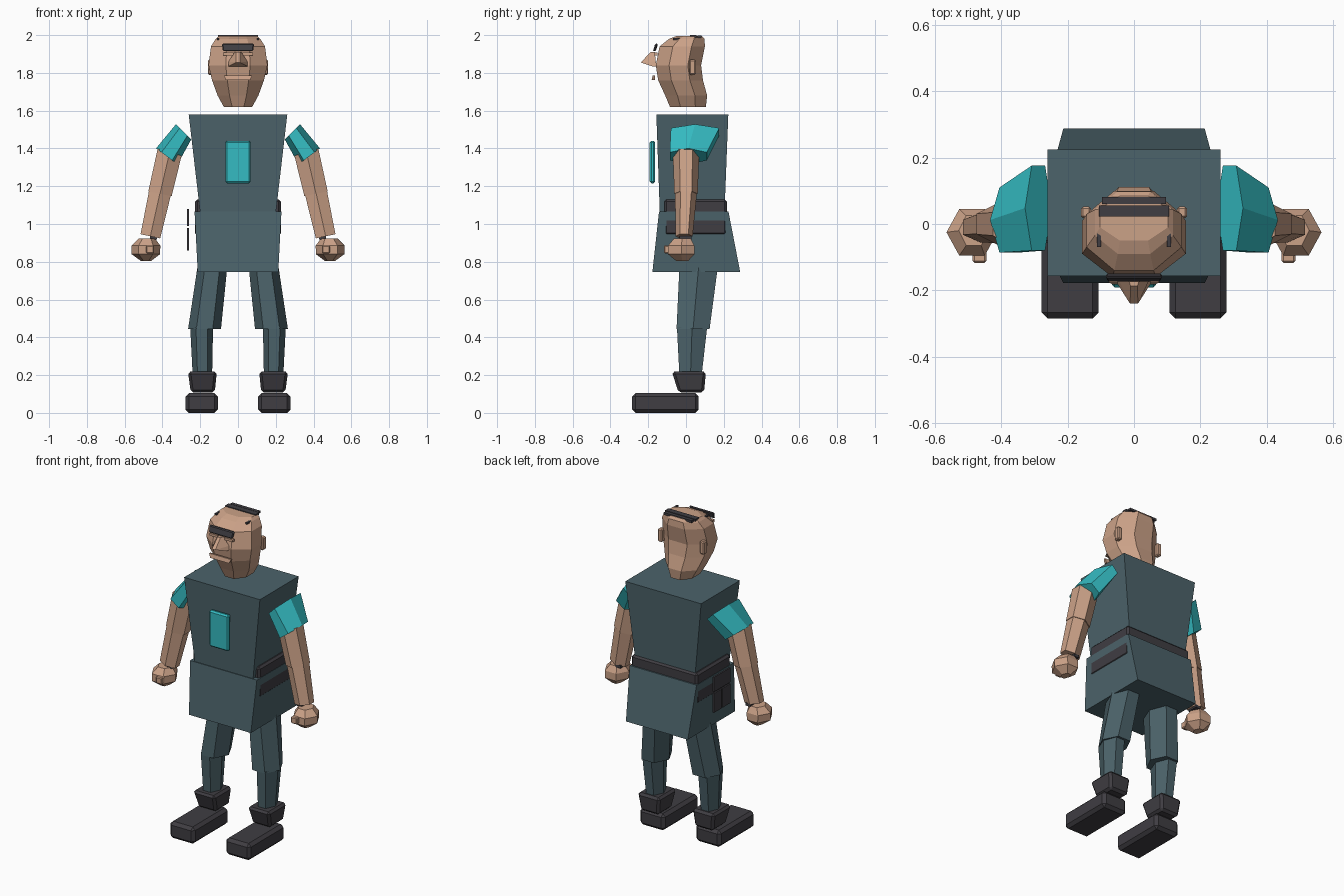
import bpy, bmesh, math
from mathutils import Vector


def material(name, rgb):
    m = bpy.data.materials.new(name)
    m.diffuse_color = (*rgb, 1.0)
    return m


SLATE = material("slate_cloth", (0.072, 0.125, 0.145))
SKIN = material("skin", (0.60, 0.36, 0.245))
DARK = material("dark_leather", (0.050, 0.047, 0.055))
TEAL = material("bright_teal", (0.035, 0.50, 0.54))


def loft(name, rings, mat, bevel=0.0, side=1):
    """Skin a stack of equal-length rings, cap both ends."""
    bm = bmesh.new()
    loops = [[bm.verts.new((p[0] * side, p[1], p[2])) for p in r] for r in rings]
    n = len(loops[0])
    for a, b in zip(loops, loops[1:]):
        for i in range(n):
            j = (i + 1) % n
            bm.faces.new((a[i], a[j], b[j], b[i]))
    bm.faces.new(loops[0])
    bm.faces.new(loops[-1])
    if bevel:
        bmesh.ops.bevel(bm, geom=bm.edges[:], offset=bevel, segments=1,
                        affect='EDGES', clamp_overlap=True)
    bmesh.ops.recalc_face_normals(bm, faces=bm.faces[:])
    me = bpy.data.meshes.new(name)
    bm.to_mesh(me)
    bm.free()
    me.materials.append(mat)
    ob = bpy.data.objects.new(name, me)
    bpy.context.collection.objects.link(ob)
    return ob


def ring(cx, cy, cz, ru, ry, tilt=0.0, n=6, phase=0.0):
    """Polygon filling +-ru by +-ry, tilted in the xz plane."""
    ang = [2 * math.pi * (i + phase) / n for i in range(n)]
    mc = max(abs(math.cos(a)) for a in ang)
    ms = max(abs(math.sin(a)) for a in ang)
    t = math.radians(tilt)
    out = []
    for a in ang:
        u, v = ru * math.cos(a) / mc, ry * math.sin(a) / ms
        out.append(Vector((cx + u * math.cos(t), cy + v, cz + u * math.sin(t))))
    return out


def flat_ring(z, x0, x1, y0, y1, n=6, phase=0.0):
    return ring((x0 + x1) / 2, (y0 + y1) / 2, z, (x1 - x0) / 2, (y1 - y0) / 2,
                0, n, phase)


def taper(name, z0, r0, z1, r1, mat, bevel=0.0, side=1):
    """Box with its own rectangle (x0, x1, y0, y1) at each end."""
    return loft(name, [flat_ring(z0, *r0, 4, 0.5), flat_ring(z1, *r1, 4, 0.5)],
                mat, bevel, side)


def box(name, x0, x1, y0, y1, z0, z1, mat, bevel=0.0, side=1):
    r = (x0, x1, y0, y1)
    return taper(name, z0, r, z1, r, mat, bevel, side)


# Torso, skirt and belt
taper("torso", 1.04, (-0.198, 0.198, -0.138, 0.203),
      1.58, (-0.261, 0.261, -0.157, 0.224), SLATE)
taper("skirt", 0.745, (-0.213, 0.213, -0.178, 0.287),
      1.065, (-0.23, 0.23, -0.143, 0.225), SLATE)
box("belt", -0.2275, 0.2275, -0.115, 0.217, 0.94, 1.13, DARK, 0.012)
box("chest_plate", -0.067, 0.067, -0.192, -0.163, 1.215, 1.44, TEAL, 0.009)

# Thin pouches hanging beside the right hip
box("pouch_top", -0.27, -0.26, -0.05, 0.11, 0.99, 1.08, DARK)
for y in (-0.05, 0.035):
    box("pouch_bottom", -0.27, -0.26, y, y + 0.075, 0.86, 0.98, DARK)

# Head: z, half width, front y, back y
HEAD = [(1.62, 0.075, -0.085, 0.105), (1.68, 0.108, -0.11, 0.112),
        (1.76, 0.137, -0.147, 0.09), (1.84, 0.156, -0.16, 0.08),
        (1.94, 0.143, -0.14, 0.1), (1.98, 0.118, -0.09, 0.098),
        (1.995, 0.102, -0.05, 0.085)]
loft("head", [flat_ring(z, -w, w, f, b, 8, 0.5) for z, w, f, b in HEAD], SKIN)

# Hair slivers on top
box("hair_top", -0.105, 0.105, 0.022, 0.056, 1.985, 2.0, DARK)
box("hair_back", -0.096, 0.096, 0.06, 0.082, 1.985, 1.999, DARK)

# Face features floating just ahead of the head
taper("brow", 1.915, (-0.08, 0.08, -0.175, -0.16),
      1.955, (-0.085, 0.085, -0.163, -0.148), DARK, 0.005)
loft("nose", [
    [(-0.05, -0.16, 1.835), (0.05, -0.16, 1.835),
     (0.05, -0.18, 1.835), (-0.05, -0.18, 1.835)],
    [(-0.05, -0.16, 1.86), (0.05, -0.16, 1.86),
     (0.012, -0.24, 1.855), (-0.012, -0.24, 1.855)],
    [(-0.018, -0.165, 1.91), (0.018, -0.165, 1.91),
     (0.01, -0.187, 1.91), (-0.01, -0.187, 1.91)]], SKIN)
taper("mouth", 1.763, (-0.065, 0.065, -0.182, -0.165),
      1.787, (-0.075, 0.075, -0.176, -0.165), SKIN)

for side, tag in ((-1, "right"), (1, "left")):
    box(tag + "_ear", 0.13, 0.16, 0.018, 0.052, 1.79, 1.87, SKIN, 0.006, side)
    box(tag + "_eyelid", 0.025, 0.08, -0.168, -0.15, 1.893, 1.908, SKIN, 0, side)
    box(tag + "_temple_hair", 0.1, 0.112, -0.07, 0.0, 1.975, 1.985, DARK, 0, side)

    # Arm: sleeve, upper arm, forearm
    loft(tag + "_sleeve", [ring(0.288, 0.048, 1.488, 0.057, 0.128, 45),
                           ring(0.377, 0.012, 1.358, 0.071, 0.098, 37)],
         TEAL, 0, side)
    loft(tag + "_upper_arm", [ring(0.362, 0.0, 1.38, 0.066, 0.07, 16, 6, 0.5),
                              ring(0.413, 0.0, 1.16, 0.063, 0.062, 12, 6, 0.5)],
         SKIN, 0, side)
    loft(tag + "_forearm", [ring(0.413, 0.0, 1.165, 0.059, 0.058, 12, 6, 0.5),
                            ring(0.464, -0.01, 0.935, 0.053, 0.045, 12, 6, 0.5)],
         SKIN, 0, side)
    box(tag + "_wristband", 0.43, 0.465, -0.035, 0.03, 0.918, 0.936, DARK, 0, side)

    # Fist and thumb
    loft(tag + "_hand", [ring(0.487, -0.02, 0.803, 0.025, 0.03),
                         ring(0.488, -0.025, 0.84, 0.075, 0.07),
                         ring(0.488, -0.025, 0.885, 0.077, 0.07),
                         ring(0.483, -0.02, 0.922, 0.045, 0.045)],
         SKIN, 0, side)
    box(tag + "_thumb", 0.445, 0.486, -0.117, -0.06, 0.845, 0.886, SKIN, 0.005, side)

    # Leg: thigh and shin
    loft(tag + "_thigh", [flat_ring(0.445, 0.09, 0.264, -0.05, 0.125),
                          flat_ring(0.77, 0.057, 0.215, -0.035, 0.168)],
         SLATE, 0, side)
    loft(tag + "_shin", [flat_ring(0.2, 0.137, 0.24, -0.035, 0.083),
                         flat_ring(0.455, 0.132, 0.253, -0.048, 0.112)],
         SLATE, 0, side)

    # Boot: ankle cuff and separate sole block
    taper(tag + "_boot_cuff", 0.108, (0.123, 0.25, -0.04, 0.095),
          0.22, (0.112, 0.265, -0.075, 0.106), DARK, 0.014, side)
    box(tag + "_shoe", 0.107, 0.278, -0.285, 0.067, 0.0, 0.104, DARK, 0.018, side)
